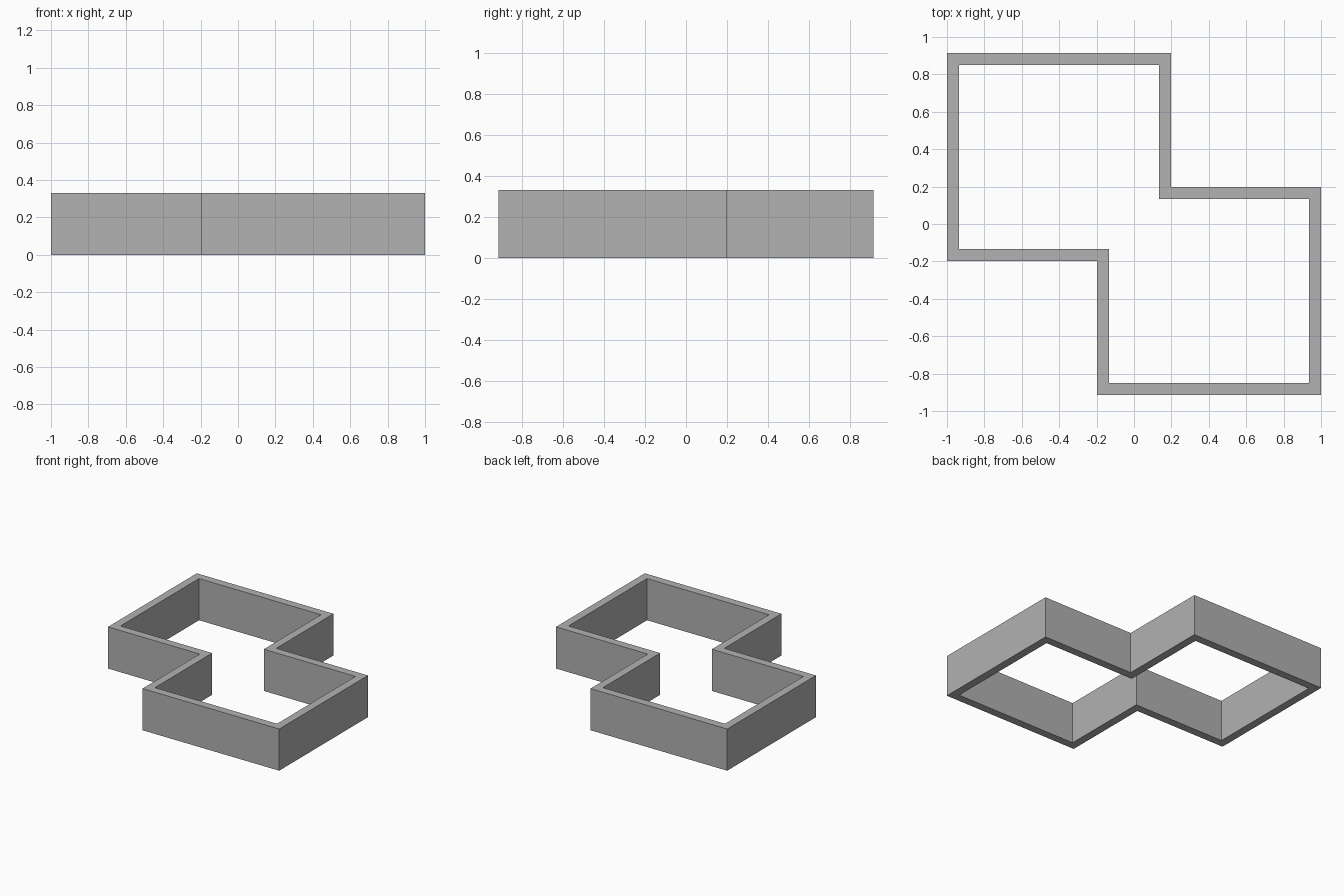
import bpy
import bmesh

cube = bpy.data.objects.get("Cube")
if cube:
    bpy.data.objects.remove(cube, do_unlink=True)

HEIGHT, WALL = 0.33, 0.064
STEP, DEPTH = 0.197, 0.913

# Grey wall material
grey = bpy.data.materials.new("wall_grey")
grey.use_nodes = True
colour = (0.445, 0.445, 0.445, 1)
grey.diffuse_color = colour
grey.node_tree.nodes["Principled BSDF"].inputs["Base Color"].default_value = colour


def outline(inset):
    """Stepped outline: half the corners, then the same half turned 180 degrees."""
    half = [(-1 + inset, -STEP + inset), (-STEP + inset, -STEP + inset),
            (-STEP + inset, -DEPTH + inset), (1 - inset, -DEPTH + inset)]
    return half + [(-x, -y) for x, y in half]


# Ring of mitred wall segments, extruded upward
bm = bmesh.new()
outer = [bm.verts.new((x, y, 0)) for x, y in outline(0)]
inner = [bm.verts.new((x, y, 0)) for x, y in outline(WALL)]
count = len(outer)
for i in range(count):
    j = (i + 1) % count
    bm.faces.new((outer[i], outer[j], inner[j], inner[i]))
raised = bmesh.ops.extrude_face_region(bm, geom=bm.faces[:], use_keep_orig=True)
tops = [g for g in raised["geom"] if isinstance(g, bmesh.types.BMVert)]
bmesh.ops.translate(bm, verts=tops, vec=(0, 0, HEIGHT))
bmesh.ops.recalc_face_normals(bm, faces=bm.faces[:])

mesh = bpy.data.meshes.new("stepped_wall")
bm.to_mesh(mesh)
bm.free()
mesh.materials.append(grey)
wall = bpy.data.objects.new("stepped_wall", mesh)
bpy.context.collection.objects.link(wall)
